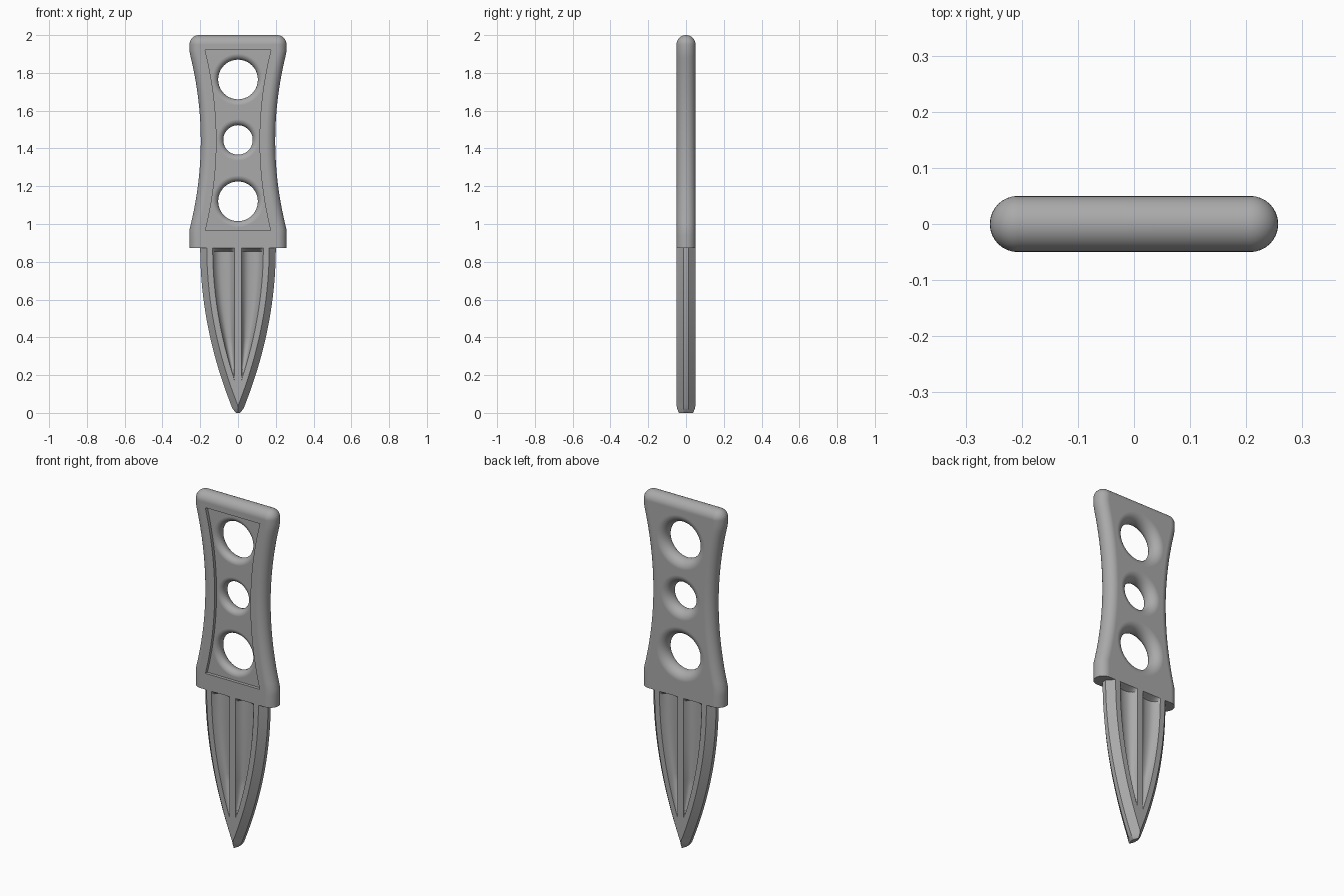
import bpy, bmesh, math

if "Cube" in bpy.data.objects:
    bpy.data.objects.remove(bpy.data.objects["Cube"])

mat = bpy.data.materials.new("plain grey")
mat.use_nodes = True
GREY = (0.40, 0.40, 0.40, 1)
mat.diffuse_color = GREY
mat.node_tree.nodes["Principled BSDF"].inputs["Base Color"].default_value = GREY

R = 0.05            # half thickness and edge radius
GUARD = 0.872       # where blade and handle meet
TOP = 2.0
MID = 1.44          # waist of the handle
FLOOR = -0.032      # depth of the front recess


def loft(name, loops):
    """Join equal closed loops of points into a capped solid."""
    bm = bmesh.new()
    rings = [[bm.verts.new(p) for p in loop] for loop in loops]
    n = len(rings[0])
    for a, b in zip(rings, rings[1:]):
        for i in range(n):
            j = (i + 1) % n
            bm.faces.new((a[i], a[j], b[j], b[i]))
    bm.faces.new(rings[0])
    bm.faces.new(rings[-1])
    bmesh.ops.remove_doubles(bm, verts=bm.verts, dist=0.0002)
    bmesh.ops.dissolve_degenerate(bm, edges=bm.edges, dist=0.0001)
    bmesh.ops.recalc_face_normals(bm, faces=bm.faces)
    mesh = bpy.data.meshes.new(name)
    bm.to_mesh(mesh)
    bm.free()
    mesh.materials.append(mat)
    obj = bpy.data.objects.new(name, mesh)
    bpy.context.collection.objects.link(obj)
    return obj


def cut(obj, cutter):
    """Subtract the cutter and remove it."""
    mod = obj.modifiers.new("cut", 'BOOLEAN')
    mod.operation = 'DIFFERENCE'
    mod.solver = 'EXACT'
    mod.object = cutter
    graph = bpy.context.evaluated_depsgraph_get()
    mesh = bpy.data.meshes.new_from_object(obj.evaluated_get(graph))
    obj.modifiers.clear()
    obj.data = mesh
    bpy.data.objects.remove(cutter)


def smooth(obj, degrees):
    bpy.ops.object.select_all(action='DESELECT')
    obj.select_set(True)
    bpy.context.view_layer.objects.active = obj
    bpy.ops.object.shade_smooth_by_angle(angle=math.radians(degrees))
    mod = obj.modifiers.new("flat_faces", 'WEIGHTED_NORMAL')
    mod.keep_sharp = True


def mirrored(side, y):
    """Close a right-hand outline with its left-hand copy."""
    return [(x, y, z) for x, z in side] + [(-x, y, z) for x, z in reversed(side)]


# Handle: waisted outline, fully rounded rim, flat lower end
def handle_width(z):
    return min(0.257, 0.197 + 0.06 * ((z - MID) / 0.47) ** 2)


def handle_loop(theta):
    d = R * (1 - math.cos(theta))
    side = []
    for i in range(33):
        z = GUARD + (TOP - R - GUARD) * i / 32
        side.append((handle_width(z) - d, z))
    cx, cz = handle_width(TOP) - R, TOP - R
    for i in range(1, 9):
        a = math.pi / 2 * i / 8
        side.append((cx + (R - d) * math.cos(a), cz + (R - d) * math.sin(a)))
    return mirrored(side, R * math.sin(theta))


handle = loft("handle", [handle_loop(math.pi * (i / 16 - 0.5)) for i in range(17)])

# Shallow waisted recess on the front only
recess = []
for i in range(25):
    z = 0.965 + 0.955 * i / 24
    recess.append((0.114 + 0.06 * ((z - MID) / 0.48) ** 2, z))
cut(handle, loft("recess_cutter", [mirrored(recess, -0.2), mirrored(recess, FLOOR)]))


# Three through holes with rounded rims
def hole_cutter(radius, height):
    profile = [(radius - FLOOR, -0.1)]
    for i in range(-8, 9):
        a = math.pi / 2 * i / 8
        r = R if i > 0 else -FLOOR
        profile.append((radius + r * (1 - math.cos(a)), r * math.sin(a)))
    profile.append((radius + R, 0.1))
    rings = []
    for r, y in profile:
        rings.append([(r * math.cos(2 * math.pi * k / 48), y,
                       height + r * math.sin(2 * math.pi * k / 48)) for k in range(48)])
    return loft("hole_cutter", rings)


for radius, height in ((0.105, 1.765), (0.078, 1.445), (0.105, 1.12)):
    cut(handle, hole_cutter(radius, height))
smooth(handle, 35)


# Blade: bevelled edges, centre rib and a scooped groove on each side of it
def blade_width(z):
    w = 0.02 + 0.18 * (1 - (1 - z / GUARD) ** 2)
    if z < 0.025:
        w *= 0.5 + 0.5 * math.sqrt(z / 0.025)
    return w


def blade_loop(z, depth):
    w = blade_width(z)
    face = max(w - 0.035, 0)
    thick = R - 0.012 * max(0, 1 - z / 0.03)
    rib = min(0.018, face)
    outer = max(min(w - 0.066, face), rib)
    d = min(depth, 0.6 * (outer - rib))
    quarter = []
    for i in range(13):
        u = -math.cos(math.pi * i / 12)
        quarter.append((rib + (outer - rib) * (u + 1) / 2, thick - d * (1 - abs(u) ** 3)))
    quarter += [(face, thick), (w, 0.012)]
    front = [(x, -y, z) for x, y in quarter]
    back = [(x, y, z) for x, y in reversed(quarter)]
    half = front + back
    return half + [(-x, y, z) for x, y, z in reversed(half)]


heights = [0, 0.004, 0.01, 0.017, 0.025] + [0.045 + 0.81 * i / 36 for i in range(37)]
rows = [blade_loop(z, 0.035) for z in heights]
rows += [blade_loop(GUARD, 0), blade_loop(GUARD + 0.01, 0)]
blade = loft("blade", rows)
smooth(blade, 25)
